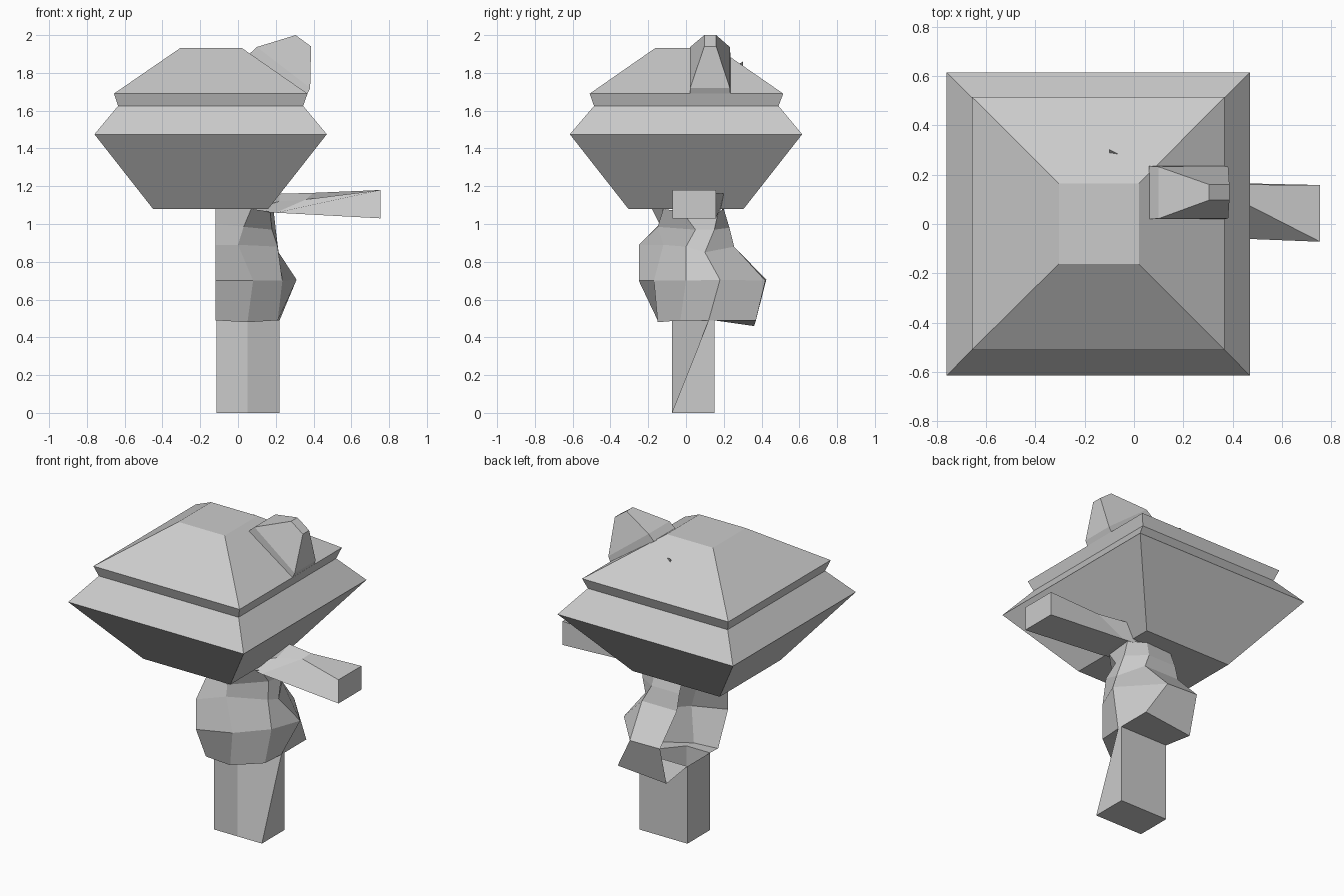
import bpy, bmesh
from mathutils import Vector


def loft(name, rings, closed=True, caps=(True, True)):
    """Join point rings of equal length into a flat-shaded skin."""
    bm = bmesh.new()
    vs = [[bm.verts.new(p) for p in r] for r in rings]
    n = len(vs[0])
    for a, b in zip(vs, vs[1:]):
        for i in range(n if closed else n - 1):
            j = (i + 1) % n
            bm.faces.new((a[i], a[j], b[j], b[i]))
    if caps[0]:
        bm.faces.new(vs[0][::-1])
    if caps[1]:
        bm.faces.new(vs[-1])
    bmesh.ops.remove_doubles(bm, verts=bm.verts, dist=0.0005)
    bmesh.ops.recalc_face_normals(bm, faces=bm.faces)
    me = bpy.data.meshes.new(name)
    bm.to_mesh(me)
    bm.free()
    ob = bpy.data.objects.new(name, me)
    bpy.context.collection.objects.link(ob)
    return ob


def rect(x0, x1, y0, y1, z):
    return [(x0, y0, z), (x1, y0, z), (x1, y1, z), (x0, y1, z)]


# Big square cap
loft("cap", [rect(-0.45, 0.16, -0.305, 0.305, 1.08),
             rect(-0.76, 0.47, -0.615, 0.615, 1.475),
             rect(-0.635, 0.345, -0.487, 0.49, 1.625),
             rect(-0.657, 0.368, -0.51, 0.515, 1.69),
             rect(-0.305, 0.02, -0.162, 0.165, 1.932)])


# Tilted stud on the cap slope: each ring spans two (x, z) points over a y range
def slope_ring(a, b, y0, y1):
    return [(a[0], y0, a[1]), (b[0], y0, b[1]), (b[0], y1, b[1]), (a[0], y1, a[1])]


loft("cap_stud", [slope_ring((0.06, 1.90), (0.365, 1.685), 0.02, 0.235),
                  slope_ring((0.10, 1.937), (0.382, 1.72), 0.022, 0.232),
                  slope_ring((0.305, 2.0), (0.387, 1.94), 0.097, 0.16)])

# Tiny tip poking through the back slope
tip = [(-0.10, 0.265, 1.82), (-0.03, 0.265, 1.84), (-0.10, 0.30, 1.80)]
loft("cap_tip", [tip, [(-0.10, 0.302, 1.86)] * 3], caps=(True, False))

# Leg with its front right corner tapering away towards the top
loft("leg", [
    [(-0.115, -0.075, 0), (0.05, -0.075, 0), (0.22, -0.075, 0), (0.22, 0.15, 0), (-0.115, 0.15, 0)],
    [(-0.115, -0.075, 0.49), (0.05, -0.075, 0.49), (0.22, 0.12, 0.49), (0.22, 0.15, 0.49), (-0.115, 0.15, 0.49)],
], caps=(True, False))

# Half-shell body, open on the left; rings run front to back
loft("body", [
    [(-0.115, -0.075, 0.49), (0.05, -0.075, 0.49), (0.14, 0.03, 0.49),
     (0.22, 0.12, 0.49), (0.22, 0.15, 0.49), (-0.115, 0.15, 0.49)],
    [(-0.12, -0.15, 0.49), (0.05, -0.15, 0.48), (0.21, -0.03, 0.49),
     (0.22, 0.12, 0.49), (0.22, 0.37, 0.49), (-0.115, 0.36, 0.46)],
    [(-0.12, -0.25, 0.70), (0.08, -0.17, 0.70), (0.235, 0.0, 0.70),
     (0.31, 0.18, 0.705), (0.10, 0.42, 0.70), (-0.115, 0.425, 0.705)],
    [(-0.12, -0.25, 0.89), (0.0, -0.12, 0.89), (0.21, 0.0, 0.88),
     (0.215, 0.10, 0.85), (0.13, 0.255, 0.88), (-0.115, 0.255, 0.88)],
    [(-0.12, -0.14, 1.0), (0.03, -0.15, 0.985), (0.18, 0.05, 0.97),
     (0.20, 0.15, 0.97), (0.08, 0.23, 0.98), (-0.115, 0.23, 0.98)],
    [(-0.12, -0.18, 1.08), (0.07, -0.12, 1.08), (0.17, -0.02, 1.065),
     (0.19, 0.17, 1.06), (0.07, 0.20, 1.08), (-0.115, 0.19, 1.08)],
], closed=False, caps=(False, False))

# Arm: square hand end narrowing into the shoulder
loft("arm", [
    [(0.755, -0.072, 1.03), (0.755, 0.158, 1.03), (0.755, 0.158, 1.18), (0.755, -0.072, 1.18)],
    [(0.20, -0.05, 1.06), (0.22, 0.17, 1.06), (0.40, 0.16, 1.165), (0.36, 0.13, 1.13)],
    [(0.13, -0.03, 1.06), (0.14, 0.18, 1.06), (0.22, 0.20, 1.16), (0.22, 0.08, 1.12)],
    [(0.07, -0.08, 1.07), (0.10, 0.17, 1.05), (0.12, 0.18, 1.09), (0.10, 0.02, 1.09)],
], caps=(True, False))
